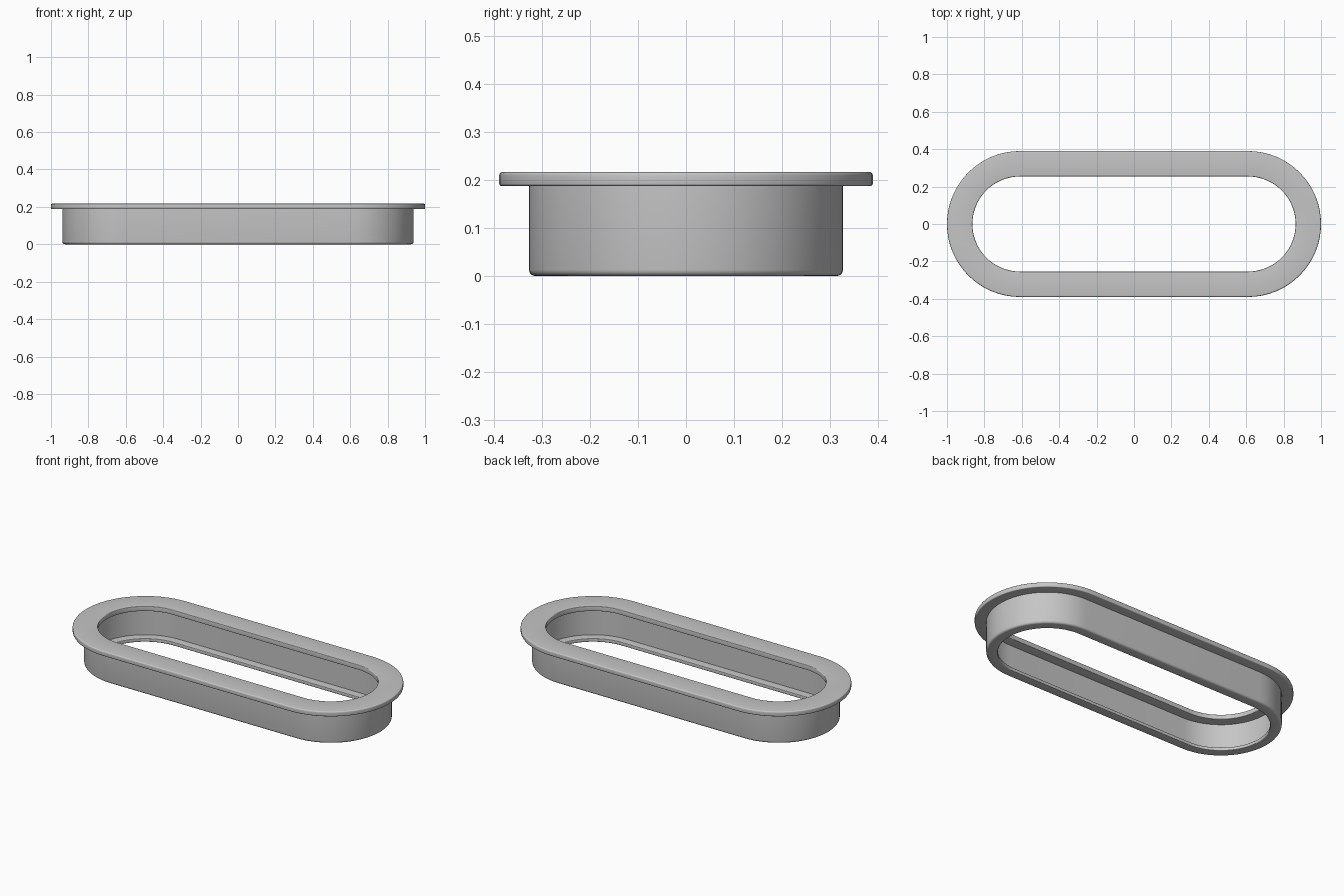
import bpy
import bmesh
from math import cos, sin, pi, radians

if "Cube" in bpy.data.objects:
    bpy.data.objects.remove(bpy.data.objects["Cube"], do_unlink=True)

HALF_STRAIGHT = 0.61
ARC_STEPS = 32

# Single grey finish
grey = bpy.data.materials.new("satin_grey")
grey.use_nodes = True
colour = (0.56, 0.56, 0.56, 1)
grey.diffuse_color = colour
grey.node_tree.nodes["Principled BSDF"].inputs["Base Color"].default_value = colour


def rounded(points):
    """Replace each (radius, height, fillet) corner with a short arc."""
    result = []
    count = len(points)
    for i, (r, z, f) in enumerate(points):
        if f == 0:
            result.append((r, z))
            continue
        ends = []
        for j in (i - 1, (i + 1) % count):
            dr, dz = points[j][0] - r, points[j][1] - z
            length = (dr * dr + dz * dz) ** 0.5
            ends.append((dr / length * f, dz / length * f))
        (ar, az), (br, bz) = ends
        for k in range(5):
            a = k / 4 * pi / 2
            u, v = 1 - sin(a), 1 - cos(a)
            result.append((r + ar * u + br * v, z + az * u + bz * v))
    return result


def stadium_sweep(name, profile):
    """Sweep a closed profile around a slot-shaped path."""
    bm = bmesh.new()
    rings = []
    for side in (1, -1):
        for k in range(ARC_STEPS + 1):
            a = -side * pi / 2 + side * pi * k / ARC_STEPS
            if side < 0:
                a = pi / 2 + pi * k / ARC_STEPS
            rings.append([bm.verts.new((side * HALF_STRAIGHT + r * cos(a), r * sin(a), z))
                          for r, z in profile])
    for i, ring in enumerate(rings):
        following = rings[(i + 1) % len(rings)]
        for j in range(len(profile)):
            n = (j + 1) % len(profile)
            bm.faces.new((ring[j], following[j], following[n], ring[n]))
    bmesh.ops.recalc_face_normals(bm, faces=bm.faces)
    mesh = bpy.data.meshes.new(name)
    bm.to_mesh(mesh)
    bm.free()
    mesh.materials.append(grey)
    obj = bpy.data.objects.new(name, mesh)
    bpy.context.collection.objects.link(obj)
    bpy.ops.object.select_all(action="DESELECT")
    obj.select_set(True)
    bpy.context.view_layer.objects.active = obj
    bpy.ops.object.shade_smooth_by_angle(angle=radians(35))
    return obj


# Flange, thin wall and inward bottom lip share one cross-section
section = rounded([
    (0.266, 0, 0.004), (0.328, 0, 0.013),
    (0.328, 0.188, 0), (0.39, 0.188, 0.005),
    (0.39, 0.217, 0.007), (0.254, 0.217, 0.004),
    (0.254, 0.188, 0.004), (0.314, 0.188, 0),
    (0.314, 0.02, 0), (0.266, 0.02, 0.004),
])
stadium_sweep("slot_grommet", section)
